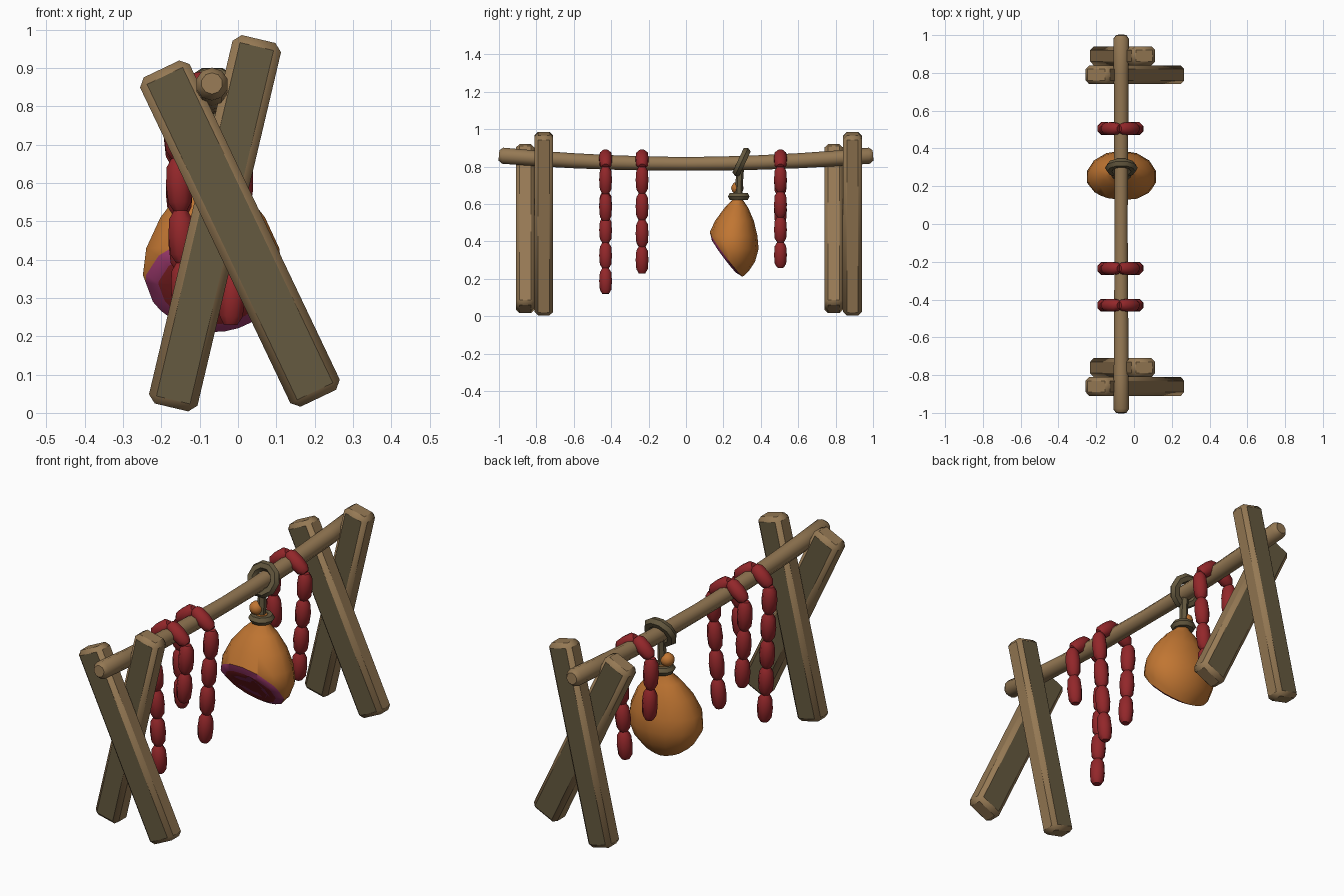
import bpy, bmesh, math
from mathutils import Vector, Matrix

if "Cube" in bpy.data.objects:
    bpy.data.objects.remove(bpy.data.objects["Cube"])


def material(name, col):
    m = bpy.data.materials.new(name)
    m.diffuse_color = (*col, 1)
    m.use_nodes = True
    m.node_tree.nodes["Principled BSDF"].inputs["Base Color"].default_value = m.diffuse_color
    return m


WOOD = material("light wood", (0.30, 0.19, 0.088))
OLIVE = material("dark olive wood and rope", (0.13, 0.10, 0.05))
RED = material("sausage red", (0.29, 0.02, 0.023))
SKIN = material("ham skin orange", (0.53, 0.18, 0.032))
PINK = material("ham flesh magenta", (0.37, 0.045, 0.17))


def finish(bm, name, mats, angle=50):
    bmesh.ops.recalc_face_normals(bm, faces=bm.faces)
    me = bpy.data.meshes.new(name)
    bm.to_mesh(me)
    bm.free()
    for m in mats:
        me.materials.append(m)
    ob = bpy.data.objects.new(name, me)
    bpy.context.collection.objects.link(ob)
    bpy.ops.object.select_all(action='DESELECT')
    bpy.context.view_layer.objects.active = ob
    ob.select_set(True)
    bpy.ops.object.shade_smooth_by_angle(angle=math.radians(angle))
    return ob


def add_tube(bm, pts, radii, seg=8):
    """Closed tube through pts with a radius per point."""
    pts = [Vector(p) for p in pts]
    rings = []
    for i, (p, r) in enumerate(zip(pts, radii)):
        t = pts[min(i + 1, len(pts) - 1)] - pts[max(i - 1, 0)]
        q = t.to_track_quat('Z', 'Y')
        rings.append([bm.verts.new(p + q @ Vector((r * math.cos(a), r * math.sin(a), 0)))
                      for a in [2 * math.pi * (k + 0.5) / seg for k in range(seg)]])
    for a, b in zip(rings, rings[1:]):
        for k in range(seg):
            n = (k + 1) % seg
            bm.faces.new((a[k], a[n], b[n], b[k]))
    bm.faces.new(rings[0][::-1])
    bm.faces.new(rings[-1])


def add_torus(bm, mat, R, r, seg=10, sides=6):
    grid = [[bm.verts.new(mat @ Vector(((R + r * math.cos(v)) * math.cos(u),
                                        (R + r * math.cos(v)) * math.sin(u), r * math.sin(v))))
             for v in [2 * math.pi * j / sides for j in range(sides)]]
            for u in [2 * math.pi * i / seg for i in range(seg)]]
    for i in range(seg):
        for j in range(sides):
            a, b = grid[i], grid[(i + 1) % seg]
            k = (j + 1) % sides
            bm.faces.new((a[j], b[j], b[k], a[k]))


# Crossed boards: bevelled planks, broad faces dark
def board(name, x, y, z, dx, dz, half, width):
    bm = bmesh.new()
    bmesh.ops.create_cube(bm, size=1)
    bmesh.ops.scale(bm, vec=(width, 0.1, 2 * half), verts=bm.verts)
    bmesh.ops.bevel(bm, geom=bm.edges[:], offset=0.02, segments=1, affect='EDGES')
    bm.normal_update()
    for f in bm.faces:
        f.material_index = int(abs(f.normal.y) > 0.95)
    rot = Matrix.Rotation(math.atan2(dx, dz), 4, 'Y')
    bmesh.ops.transform(bm, matrix=Matrix.Translation((x, y, z)) @ rot, verts=bm.verts)
    finish(bm, name, [WOOD, OLIVE], 40)


for end, y0 in (("front", -0.86), ("back", 0.79)):
    board(end + "_leg_wide", 0.005, y0, 0.468, -0.43, 0.903, 0.476, 0.143)
    board(end + "_leg_narrow", -0.06, y0 + 0.1, 0.495, 0.23, 0.973, 0.494, 0.13)

# Sagging crossbar with rounded ends
ys = [-1, -0.98] + [-0.8 + 0.2 * i for i in range(9)] + [0.98, 1]
rad = [0.028, 0.043] + [0.036 + 0.007 * abs(y) for y in ys[2:-2]] + [0.043, 0.028]
bm = bmesh.new()
add_tube(bm, [(-0.068, y, 0.815 + 0.045 * y * y) for y in ys], rad, 10)
finish(bm, "crossbar", [WOOD])


# Sausage strings: links strung over the crossbar, n hanging each side
def link(bm, a, b):
    a, b = Vector(a), Vector(b)
    ts = (0.0, 0.16, 0.5, 0.84, 1.0)
    add_tube(bm, [a.lerp(b, t) for t in ts], (0.019, 0.033, 0.037, 0.033, 0.019))


def sausage_string(name, y, left_n, left_end, right_n, right_end):
    bm = bmesh.new()
    top = (-0.077, y, 0.878)
    for x0, x1, n, end in ((-0.163, -0.138, left_n, left_end), (0.02, -0.02, right_n, right_end)):
        link(bm, top, (x0, y, 0.8))
        for i in range(n):
            p, q = [(x0 + (x1 - x0) * t / 4, y, 0.8 + (end - 0.8) * t / n) for t in (i, i + 1)]
            link(bm, p, q)
    finish(bm, name, [RED])


sausage_string("front_sausages", -0.43, 5, 0.12, 2, 0.51)
sausage_string("middle_sausages", -0.235, 3, 0.37, 4, 0.23)
sausage_string("back_sausages", 0.505, 2, 0.49, 4, 0.26)

# Ham: flattened teardrop, sliced obliquely, with ringed cut face
profile = [(0.66, 0.028), (0.62, 0.04), (0.58, 0.085), (0.51, 0.14), (0.43, 0.178),
           (0.36, 0.187), (0.29, 0.16), (0.24, 0.115), (0.21, 0.07)]
bm = bmesh.new()
add_tube(bm, [(0, 0, z) for z, r in profile], [r for z, r in profile], 14)
for v in bm.verts:
    v.co.y = v.co.y * 0.74 + 0.25 + 0.03 * max(0, (v.co.z - 0.45) / 0.2)
    v.co.x -= 0.066
cut_n = Vector((-0.06, -0.80, -0.59)).normalized()
bmesh.ops.bisect_plane(bm, geom=bm.verts[:] + bm.edges[:] + bm.faces[:],
                       plane_co=(-0.066, 0.208, 0.34), plane_no=cut_n, clear_outer=True)
bmesh.ops.holes_fill(bm, edges=[e for e in bm.edges if e.is_boundary], sides=0)
bmesh.ops.recalc_face_normals(bm, faces=bm.faces)
cap = max(bm.faces, key=lambda f: f.normal.dot(cut_n) + f.calc_area())
for width, depth, ring_mat in ((0.035, 0.014, 1), (0.04, 0, 2), (0.03, 0, 1)):
    ring = bmesh.ops.inset_region(bm, faces=[cap], thickness=width, depth=depth)
    for f in ring["faces"]:
        f.material_index = ring_mat
cap.material_index = 2
finish(bm, "ham", [SKIN, PINK, RED], 35)

# Bone knob above the tie
bm = bmesh.new()
bmesh.ops.create_icosphere(bm, subdivisions=2, radius=0.034,
                           matrix=Matrix.Translation((-0.09, 0.275, 0.685)))
finish(bm, "ham_knob", [SKIN])

# Rope: loop on the crossbar, hanging cord and neck tie
bm = bmesh.new()
loop = Matrix.Translation((-0.067, 0.297, 0.825)) @ Matrix.Rotation(math.radians(65), 4, 'X')
add_torus(bm, loop, 0.063, 0.024)
add_tube(bm, [(-0.067, 0.29, 0.79), (-0.067, 0.285, 0.72), (-0.067, 0.282, 0.63)], [0.02] * 3, 6)
add_torus(bm, Matrix.Translation((-0.067, 0.282, 0.64)), 0.04, 0.021)
finish(bm, "rope_tie", [OLIVE])
